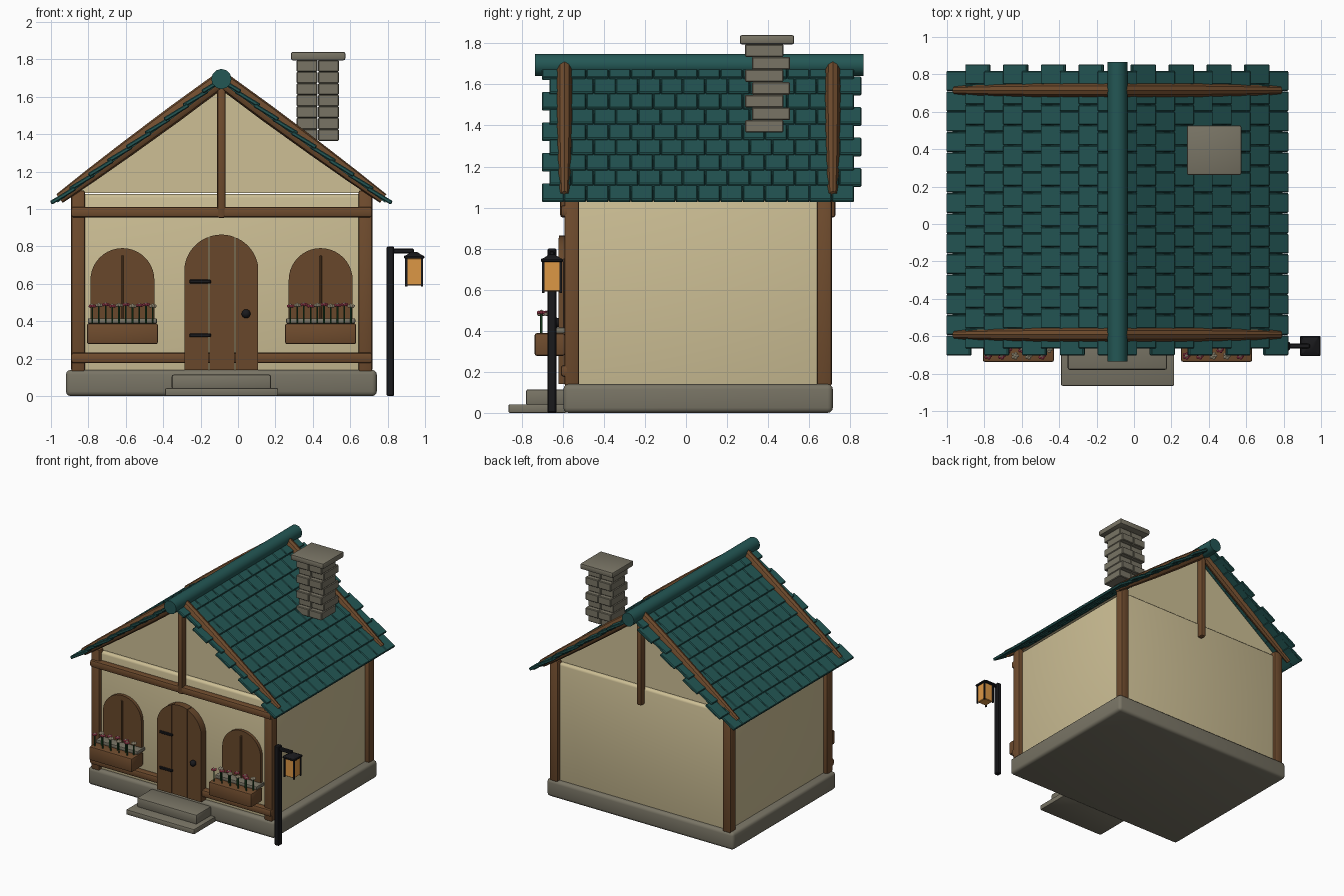
import bpy, bmesh, math
from mathutils import Matrix, Vector

if "Cube" in bpy.data.objects:
    bpy.data.objects.remove(bpy.data.objects["Cube"])

def mat(name, c):
    m = bpy.data.materials.new(name)
    m.diffuse_color = (*c, 1)
    m.use_nodes = True
    m.node_tree.nodes["Principled BSDF"].inputs["Base Color"].default_value = m.diffuse_color
    return m

PLASTER = mat("plaster", (0.61, 0.52, 0.30))
WOOD = mat("beam wood", (0.160, 0.072, 0.027))
DOOR = mat("door wood", (0.138, 0.064, 0.024))
TEAL = mat("teal tile", (0.017, 0.095, 0.09))
STONE = mat("stone", (0.19, 0.175, 0.13))
IRON = mat("black iron", (0.010, 0.010, 0.012))
AMBER = mat("amber glass", (0.72, 0.31, 0.06))
GREEN = mat("stem green", (0.015, 0.07, 0.02))
PINK = mat("pink petal", (0.60, 0.08, 0.14))
CREAM = mat("cream petal", (0.75, 0.65, 0.45))
CX = -0.089                      # centre line of the house
PITCH, RIDGE = 0.735, 1.70       # roof slope and height at the centre line

def finish(name, bm, *mats):
    bmesh.ops.recalc_face_normals(bm, faces=bm.faces)
    me = bpy.data.meshes.new(name)
    bm.to_mesh(me)
    bm.free()
    for m in mats:
        me.materials.append(m)
    ob = bpy.data.objects.new(name, me)
    bpy.context.collection.objects.link(ob)
    me.shade_smooth()
    me.set_sharp_from_angle(angle=math.radians(35))
    return ob

def add_box(bm, x, y, z, bevel=0.0, seg=2, m=None):
    """Box given by (low, high) ranges, with bevelled edges and an optional transform."""
    t = bmesh.new()
    s = [b - a for a, b in (x, y, z)]
    c = [(a + b) / 2 for a, b in (x, y, z)]
    bmesh.ops.create_cube(t, size=1, matrix=Matrix.Translation(c) @ Matrix.Diagonal((*s, 1)))
    if bevel:
        bmesh.ops.bevel(t, geom=t.edges[:], offset=bevel, segments=seg, profile=0.5, affect='EDGES')
    if m:
        t.transform(m)
    me = bpy.data.meshes.new("tmp")
    t.to_mesh(me)
    t.free()
    bm.from_mesh(me)
    bpy.data.meshes.remove(me)

def box(name, mt, x, y, z, bevel=0.01, seg=2):
    bm = bmesh.new()
    add_box(bm, x, y, z, bevel, seg)
    return finish(name, bm, mt)

def add_slab(bm, pts, y0, y1):
    """Extrude an x-z outline from y0 to y1."""
    f = bm.faces.new([bm.verts.new((px, y0, pz)) for px, pz in pts])
    r = bmesh.ops.extrude_face_region(bm, geom=[f])
    bmesh.ops.translate(bm, vec=(0, y1 - y0, 0), verts=[v for v in r['geom'] if isinstance(v, bmesh.types.BMVert)])

def arch(cx, r, spring, bottom, xa, xb, n=16):
    """Outline of the part of an arched panel between xa and xb."""
    a0, a1 = (math.acos(max(-1, min(1, (v - cx) / r))) for v in (xb, xa))
    arc = [(cx + r * math.cos(a0 + (a1 - a0) * i / n), spring + r * math.sin(a0 + (a1 - a0) * i / n)) for i in range(n + 1)]
    return [(xa, bottom), (xb, bottom)] + arc

# Stone base and steps
box("stone_base", STONE, (-0.92, 0.742), (-0.597, 0.715), (0.0, 0.14), 0.025, 3)
box("upper_step", STONE, (-0.355, 0.177), (-0.78, -0.58), (0.035, 0.115), 0.012)
box("lower_step", STONE, (-0.39, 0.215), (-0.865, -0.58), (0.0, 0.042), 0.008)

# Walls and the gable block above them
box("walls", PLASTER, (-0.857, 0.682), (-0.563, 0.682), (0.12, 1.08), 0.02, 3)
bm = bmesh.new()
add_slab(bm, [(CX - 0.775, 1.085), (CX + 0.775, 1.085), (CX, 1.655)], -0.543, 0.662)
finish("gables", bm, PLASTER)

# Timber frame: corner posts, front rails, gable posts
bm = bmesh.new()
for x in (-0.855, 0.681):
    for y in (-0.556, 0.674):
        add_box(bm, (x - 0.037, x + 0.037), (y - 0.036, y + 0.036), (0.13, 1.10), 0.012)
finish("corner_posts", bm, WOOD)
bm = bmesh.new()
for z in (0.176, 0.955):
    add_box(bm, (-0.893, 0.718), (-0.61, -0.55), (z, z + 0.057), 0.014)
finish("front_rails", bm, WOOD)
bm = bmesh.new()
for y in (-0.585, 0.70):
    add_box(bm, (CX - 0.022, CX + 0.022), (y - 0.028, y + 0.028), (0.952, 1.66), 0.012)
finish("gable_posts", bm, WOOD)

# Roof: staggered overlapping tiles over thin decking, mirrored left and right
ANG = math.atan(PITCH)
SLOPE = 0.91 / math.cos(ANG)
ROWS, COLS = 9, 14
step, width = SLOPE / ROWS, 1.522 / COLS
bm_t, bm_d = bmesh.new(), bmesh.new()
for side in (1, -1):
    frame = Matrix.Translation((CX, 0, RIDGE)) @ Matrix.Diagonal((side, 1, 1, 1)) @ Matrix.Rotation(ANG, 4, 'Y')
    add_box(bm_d, (0, SLOPE - 0.03), (-0.655, 0.81), (-0.018, -0.006), 0, 1, frame)
    for r in range(ROWS):
        end = SLOPE - r * step
        y0 = -0.703 + 0.036 * (r % 2)
        tilt = frame @ Matrix.Translation((end, 0, 0.002)) @ Matrix.Rotation(0.09, 4, 'Y') @ Matrix.Rotation(-0.18, 4, 'Y')
        for c in range(COLS):
            y = y0 + c * width
            add_box(bm_t, (-step - 0.025, 0), (y + 0.001, y + width - 0.001), (-0.011, 0.011), 0.005, 1, tilt)
finish("roof_decking", bm_d, TEAL)
finish("roof_tiles", bm_t, TEAL)

# Ridge cap
bm = bmesh.new()
bmesh.ops.create_cone(bm, cap_ends=True, segments=12, radius1=0.054, radius2=0.054, depth=1.6,
                      matrix=Matrix.Translation((CX, 0.065, 1.695)) @ Matrix.Rotation(math.pi / 2, 4, 'X'))
finish("ridge_cap", bm, TEAL)

# Hewn rafters, lofted through the roof plane and tapering to the eaves
bm = bmesh.new()
normal = Vector((math.sin(ANG), 0, math.cos(ANG)))
for y in (-0.592, 0.715):
    for side in (1, -1):
        rings = []
        for d, w in ((0.0, 0.037), (0.25, 0.039), (0.5, 0.036), (0.7, 0.031), (0.865, 0.024)):
            ring = []
            for k in range(10):
                a = 2 * math.pi * (k + 0.5) / 10
                p = Vector((d, 0, RIDGE - 0.008 - PITCH * d)) + normal * (math.sin(a) * w * 1.2)
                ring.append(bm.verts.new((CX + side * p.x, y + math.cos(a) * w, p.z)))
            rings.append(ring)
        for a, b in zip(rings, rings[1:]):
            for k in range(10):
                bm.faces.new((a[k], a[k - 1], b[k - 1], b[k]))
        bm.faces.new(rings[0])
        bm.faces.new(rings[-1])
finish("rafters", bm, WOOD)

# Chimney: staggered courses of two bricks each and a cap
bm = bmesh.new()
for i in range(7):
    z = 1.365 + i * 0.0615
    y = 0.288 if i % 2 == 0 else 0.321
    for x in (0.314, 0.428):
        add_box(bm, (x, x + 0.112), (y, y + 0.186), (z, z + 0.0615), 0.005, 1)
finish("chimney_bricks", bm, STONE)
box("chimney_cap", STONE, (0.283, 0.574), (0.262, 0.527), (1.795, 1.84), 0.01)

# Door of three planks, iron straps and knob
bm = bmesh.new()
edges = (CX - 0.199, -0.155, -0.016, CX + 0.199)
for i, (a, b) in enumerate(zip(edges, edges[1:])):
    add_slab(bm, arch(CX, 0.199, 0.664, 0.14, a + 0.002, b - 0.002), -0.622 + 0.003 * (i % 2), -0.55)
finish("door_planks", bm, DOOR)
bm = bmesh.new()
for z in (0.612, 0.325):
    add_box(bm, (-0.26, -0.145), (-0.632, -0.61), (z - 0.01, z + 0.01), 0.004, 1)
finish("door_straps", bm, IRON)
bm = bmesh.new()
bmesh.ops.create_uvsphere(bm, u_segments=12, v_segments=8, radius=0.024, matrix=Matrix.Translation((0.043, -0.632, 0.44)))
finish("door_knob", bm, IRON)

# Windows with shutters, sills, planters and flowers
for side, wx in (("left", -0.618), ("right", 0.442)):
    bm = bmesh.new()
    add_slab(bm, arch(wx, 0.171, 0.62, 0.38, wx - 0.171, wx + 0.171, 20), -0.588, -0.55)
    finish(side + "_window_panel", bm, DOOR)
    box(side + "_window_bar", DOOR, (wx - 0.006, wx + 0.006), (-0.598, -0.58), (0.39, 0.752), 0.003, 1)
    box(side + "_sill", STONE, (wx - 0.185, wx + 0.185), (-0.66, -0.55), (0.388, 0.416), 0.007)
    box(side + "_planter", WOOD, (wx - 0.19, wx + 0.19), (-0.737, -0.59), (0.278, 0.388), 0.01)
    stems, heads = bmesh.new(), bmesh.new()
    for i in range(10):
        p = Vector((wx - 0.162 + 0.036 * i, -0.705 + 0.035 * (i % 2), 0.485 + 0.004 * (i % 3 - 1)))
        bmesh.ops.create_cone(stems, cap_ends=True, segments=6, radius1=0.005, radius2=0.005, depth=0.11,
                              matrix=Matrix.Translation(p - Vector((0, 0, 0.055))))
        pink = (i * 3 + 1) % 5 < 3
        for k in range(6):
            a = k * math.tau / 5
            off = Vector((math.cos(a), math.sin(a), 0)) * 0.013 if k < 5 else Vector((0, 0, 0.005))
            old = len(heads.faces)
            bmesh.ops.create_icosphere(heads, subdivisions=1, radius=0.0095, matrix=Matrix.Translation(p + off))
            heads.faces.ensure_lookup_table()
            for f in heads.faces[old:]:
                f.material_index = 0 if pink and k < 5 else 1
    finish(side + "_stems", stems, GREEN)
    finish(side + "_flowers", heads, PINK, CREAM)

# Lamp post with arm and hanging lantern
LX, LY = 0.942, -0.653
box("lamp_post", IRON, (0.795, 0.835), (LY - 0.022, LY + 0.022), (0.0, 0.80), 0.006, 1)
box("lamp_arm", IRON, (0.82, 0.94), (LY - 0.013, LY + 0.013), (0.762, 0.788), 0.005, 1)
bm = bmesh.new()
add_box(bm, (LX - 0.054, LX + 0.054), (LY - 0.054, LY + 0.054), (0.735, 0.751), 0.004, 1)
bmesh.ops.create_cone(bm, cap_ends=True, segments=4, radius1=0.07, radius2=0.02, depth=0.022,
                      matrix=Matrix.Translation((LX, LY, 0.76)) @ Matrix.Rotation(math.pi / 4, 4, 'Z'))
for sx in (-1, 1):
    for sy in (-1, 1):
        x, y = LX + 0.042 * sx, LY + 0.042 * sy
        add_box(bm, (x - 0.006, x + 0.006), (y - 0.006, y + 0.006), (0.585, 0.74))
finish("lantern_frame", bm, IRON)
bm = bmesh.new()
add_box(bm, (LX - 0.041, LX + 0.041), (LY - 0.041, LY + 0.041), (0.592, 0.738), 0.004, 1)
finish("lantern_glass", bm, AMBER)
